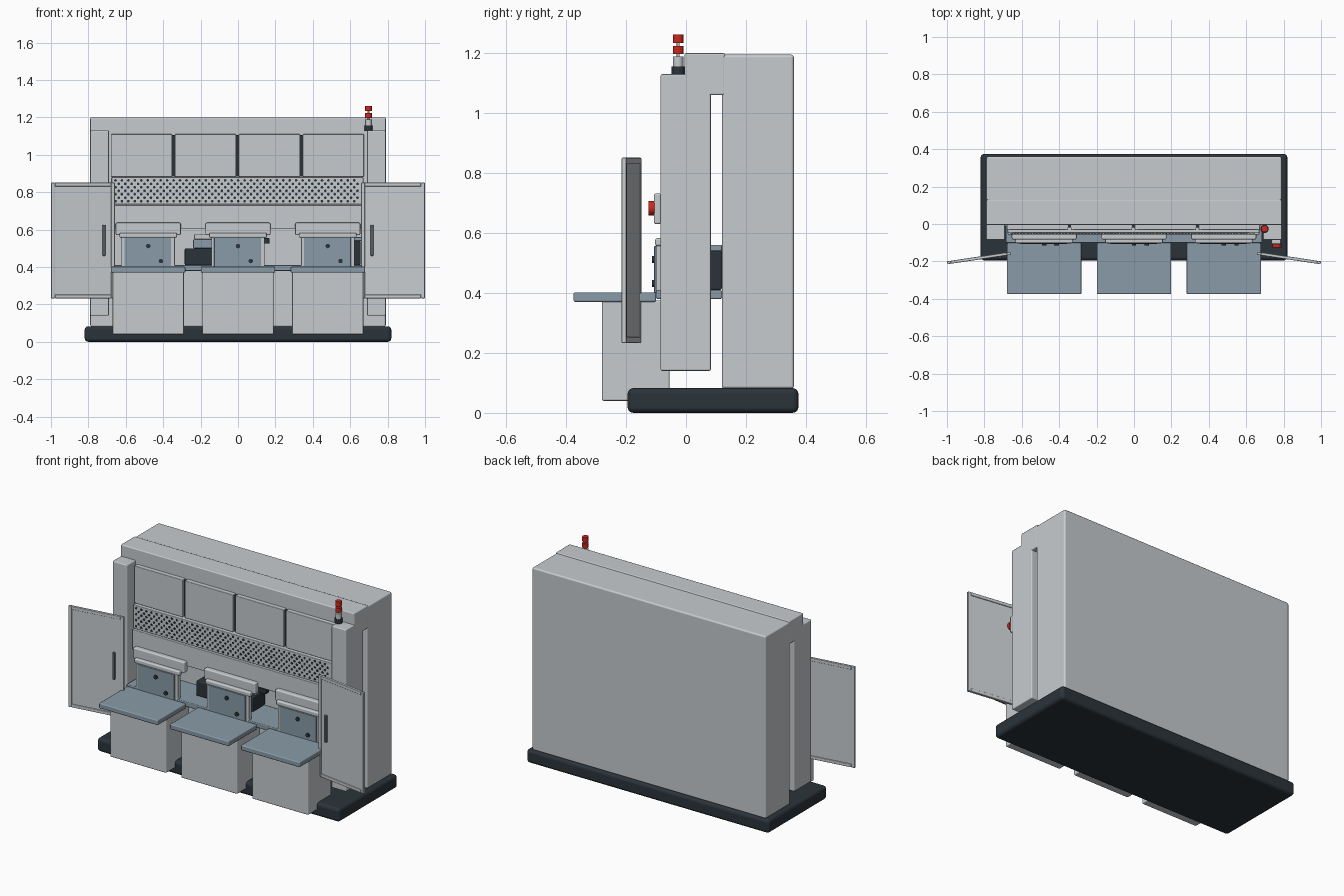
import bpy, bmesh, math
from mathutils import Matrix, Vector

if "Cube" in bpy.data.objects:
    bpy.data.objects.remove(bpy.data.objects["Cube"])


def material(name, rgb):
    m = bpy.data.materials.new(name)
    m.diffuse_color = (*rgb, 1)
    m.use_nodes = True
    m.node_tree.nodes["Principled BSDF"].inputs["Base Color"].default_value = m.diffuse_color
    return m


GREY = material("light grey paint", (0.57, 0.60, 0.62))
BLUE = material("blue grey steel", (0.25, 0.33, 0.39))
DARK = material("dark slate", (0.024, 0.034, 0.042))
RED = material("signal red", (0.62, 0.02, 0.012))
HANDLE = material("handle grey", (0.16, 0.19, 0.22))


def finish(name, bm, mat, bevel=0.0, segments=2, matrix=None):
    bmesh.ops.recalc_face_normals(bm, faces=bm.faces)
    me = bpy.data.meshes.new(name)
    bm.to_mesh(me)
    bm.free()
    me.materials.append(mat)
    ob = bpy.data.objects.new(name, me)
    bpy.context.collection.objects.link(ob)
    if matrix:
        ob.matrix_world = matrix
    if bevel:
        for p in me.polygons:
            p.use_smooth = True
        b = ob.modifiers.new("rounded edges", 'BEVEL')
        b.width = bevel
        b.segments = segments
        b.harden_normals = True
    return ob


def box(name, x, y, z, mat, bevel=0.004, segments=2, matrix=None):
    """Box from (min, max) pairs."""
    bm = bmesh.new()
    bmesh.ops.create_cube(bm, size=1)
    for v in bm.verts:
        v.co = Vector([(a + b) / 2 + c * (b - a) for (a, b), c in zip((x, y, z), v.co)])
    return finish(name, bm, mat, bevel, segments, matrix)


def cylinder(name, center, r, depth, mat, axis='Z', sides=20):
    bm = bmesh.new()
    bmesh.ops.create_cone(bm, cap_ends=True, segments=sides, radius1=r, radius2=r, depth=depth)
    m = Matrix.Translation(center)
    if axis == 'Y':
        m = m @ Matrix.Rotation(math.pi / 2, 4, 'X')
    bm.transform(m)
    ob = finish(name, bm, mat)
    bpy.context.view_layer.objects.active = ob
    ob.select_set(True)
    bpy.ops.object.shade_smooth_by_angle(angle=math.radians(40))
    ob.select_set(False)
    return ob


# Plinth and main housing
box("base", (-.82, .82), (-.195, .375), (0, .083), DARK, .02, 4)
box("rear_body", (-.79, .79), (.12, .36), (.08, 1.195), GREY, .01, 3)
box("top_header", (-.79, .79), (-.005, .13), (1.06, 1.2), GREY, .006)
for side, label in ((-1, "left"), (1, "right")):
    x = sorted((side * .69, side * .79))
    box(label + "_column", x, (-.085, .083), (.14, 1.13), GREY, .006)

# Front wall: upper doors with dark gaps, grille band, lower fascia
box("wall_core", (-.69, .69), (-.012, .06), (.62, 1.1), GREY, 0)
for i in range(4):
    x0 = -.68 + i * .342
    box(f"upper_panel_{i + 1}", (x0, x0 + .328), (-.032, 0), (.882, 1.11), GREY, .004)
    if i < 3:
        box(f"panel_gap_{i + 1}", (x0 + .328, x0 + .342), (-.02, 0), (.885, 1.105), DARK, 0)
box("grille_plate", (-.675, .67), (-.048, 0), (.735, .88), GREY, .004)
box("lower_fascia", (-.675, .67), (-.056, .06), (.605, .732), GREY, .004)

# Staggered grille holes as thin discs
bm = bmesh.new()
for row in range(7):
    for col in range(38):
        hx = -.655 + col * .0345 + (row % 2) * .01725
        m = Matrix.Translation((hx, -.0485, .752 + row * .0185)) @ Matrix.Rotation(math.pi / 2, 4, 'X')
        bmesh.ops.create_cone(bm, cap_ends=True, segments=10, radius1=.0072,
                              radius2=.0072, depth=.003, matrix=m)
finish("grille_holes", bm, DARK)

# Long work shelf with equipment behind the screens
box("work_shelf", (-.685, .685), (-.1, .12), (.38, .41), BLUE, .005)
box("machine_base", (-.285, .1), (.0, .12), (.41, .50), DARK, .006)
box("machine_head", (-.24, .1), (.03, .12), (.50, .548), BLUE, .006)
box("machine_lid", (-.235, .05), (.03, .08), (.548, .575), GREY, .004)
box("machine_arm", (.1, .168), (.03, .06), (.525, .555), DARK, .004)
box("side_machine", (.42, .655), (.03, .12), (.41, .54), DARK, .006)
box("side_machine_top", (.42, .66), (.03, .12), (.54, .56), BLUE, .004)

# Three workstations
for i, c in enumerate((-.48, 0, .48)):
    n = f"_{i + 1}"
    box("cabinet" + n, (c - .19, c + .19), (-.28, -.055), (.04, .375), GREY, .006)
    box("table_top" + n, (c - .199, c + .199), (-.375, -.1), (.37, .402), BLUE, .006)
    box("screen_hood" + n, (c - .174, c + .174), (-.083, -.045), (.57, .637), GREY, .008)
    box("screen_body" + n, (c - .143, c + .143), (-.1, -.07), (.395, .575), GREY, .005)
    box("screen_top_bar" + n, (c - .154, c + .154), (-.103, -.068), (.556, .583), GREY, .008)
    box("screen_plate" + n, (c - .127, c + .123), (-.106, -.098), (.40, .556), BLUE, .002)
    for k, (dx, z) in enumerate(((0, .512), (.068, .432))):
        cylinder(f"screen_knob{n}_{k + 1}", (c + dx, -.109, z), .012, .01, DARK, 'Y', 16)

# Open side doors: raised frame around a thin panel, with a handle
for side, label in ((-1, "left"), (1, "right")):
    m = Matrix.Translation((side * .829, -.182, 0)) @ Matrix.Rotation(-side * .148, 4, 'Z')
    h, t, w = .1715, .008, .02
    n = label + "_door_"
    box(n + "panel", (-h + .01, h - .01), (-.004, .004), (.245, .84), GREY, 0, matrix=m)
    box(n + "stile_a", (-h, -h + w), (-t, t), (.233, .851), GREY, .003, matrix=m)
    box(n + "stile_b", (h - w, h), (-t, t), (.233, .851), GREY, .003, matrix=m)
    box(n + "rail_low", (-h + w, h - w), (-t, t), (.233, .253), GREY, .003, matrix=m)
    box(n + "rail_high", (-h + w, h - w), (-t, t), (.831, .851), GREY, .003, matrix=m)
    hx = -side * .112
    box(n + "handle", (hx - .007, hx + .007), (-.018, -.003), (.46, .625), HANDLE, .003, matrix=m)

# Emergency stop on the right column
box("stop_plate", (.735, .785), (-.107, -.083), (.63, .732), GREY, .006)
cylinder("stop_button", (.765, -.115, .683), .024, .02, RED, 'Y', 24)

# Signal beacon on the right column
bx, by = .698, -.026
for name, r, z0, z1, mat in (("beacon_foot", .022, 1.128, 1.156, DARK),
                             ("beacon_collar", .017, 1.156, 1.188, GREY),
                             ("beacon_spindle", .005, 1.188, 1.24, GREY),
                             ("beacon_lamp_low", .018, 1.197, 1.224, RED),
                             ("beacon_lamp_high", .018, 1.234, 1.262, RED)):
    cylinder(name, (bx, by, (z0 + z1) / 2), r, z1 - z0, mat)
